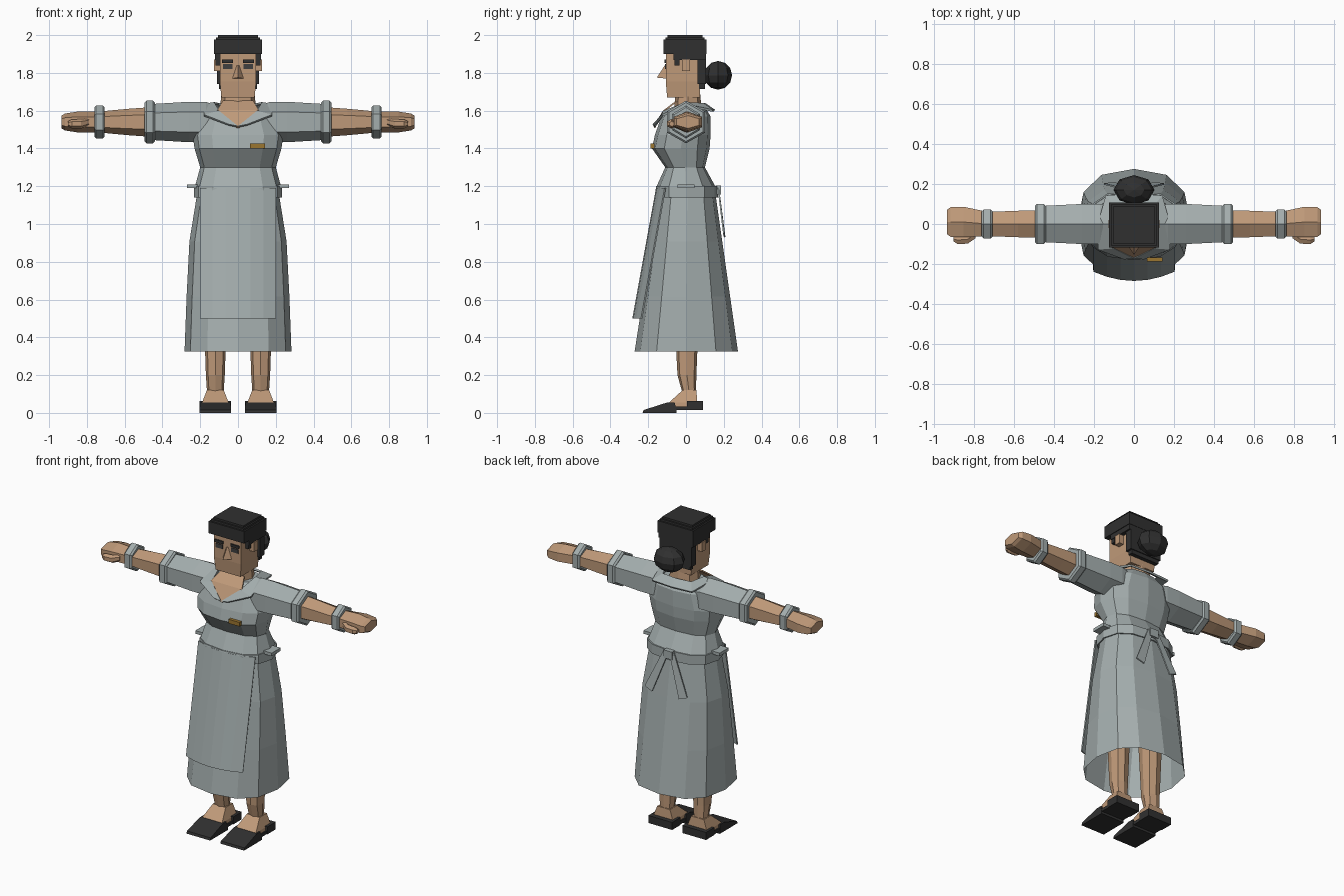
import bpy, bmesh, math
from mathutils import Vector

if "Cube" in bpy.data.objects:
    bpy.data.objects.remove(bpy.data.objects["Cube"])


def material(name, red, green, blue):
    mat = bpy.data.materials.new(name)
    mat.use_nodes = True
    colour = (red, green, blue, 1)
    mat.diffuse_color = colour
    mat.node_tree.nodes["Principled BSDF"].inputs["Base Color"].default_value = colour
    return mat


CLOTH = material("grey cloth", .37, .42, .42)
SKIN = material("skin", .52, .32, .19)
HAIR = material("black hair", .03, .03, .03)
LEATHER = material("black leather", .03, .03, .03)
EYE = material("dark eye", .05, .05, .05)
BRASS = material("brass", .33, .18, .03)


def finish(name, mat, bm, mirror=False, thickness=0):
    bmesh.ops.recalc_face_normals(bm, faces=bm.faces)
    mesh = bpy.data.meshes.new(name)
    bm.to_mesh(mesh)
    bm.free()
    mesh.materials.append(mat)
    part = bpy.data.objects.new(name, mesh)
    bpy.context.collection.objects.link(part)
    if thickness:
        shell = part.modifiers.new("Thickness", "SOLIDIFY")
        shell.thickness, shell.offset = thickness, 0
    if mirror:
        part.modifiers.new("Mirror", "MIRROR")


def sheet(name, mat, rows, closed=False, caps=False, **options):
    """Skin a list of equally long rows of points."""
    bm = bmesh.new()
    rows = [[bm.verts.new(point) for point in row] for row in rows]
    count = len(rows[0])
    for low, high in zip(rows, rows[1:]):
        for i in range(count if closed else count - 1):
            j = (i + 1) % count
            bm.faces.new((low[i], low[j], high[j], high[i]))
    if caps:
        bm.faces.new(rows[0])
        bm.faces.new(rows[-1])
    finish(name, mat, bm, **options)


def solid(name, mat, *rings, **options):
    sheet(name, mat, rings, closed=True, caps=True, **options)


def box(name, mat, center, size, mirror=False):
    bm = bmesh.new()
    bmesh.ops.create_cube(bm, size=1)
    bmesh.ops.scale(bm, vec=Vector(size), verts=bm.verts)
    bmesh.ops.translate(bm, vec=Vector(center), verts=bm.verts)
    finish(name, mat, bm, mirror=mirror)


def lerp(start, end, t):
    return start + (end - start) * t


def oval(z, width, front, back, sides=12, x=0):
    # Horizontal ring, slightly squarer than an ellipse
    def swell(value):
        return math.copysign(abs(value) ** .8, value)
    turns = [math.tau * i / sides for i in range(sides)]
    return [(x + width * swell(math.sin(a)),
             lerp(front, back, .5 + swell(math.cos(a)) / 2), z) for a in turns]


def rectangle(z, width, front, back, x=0):
    return [(x - width, front, z), (x + width, front, z),
            (x + width, back, z), (x - width, back, z)]


def hexagon(x, depth, height, y=0, z=1.54):
    # Six-sided arm section with a ridge on top
    turns = [math.tau * i / 6 for i in range(6)]
    flat = depth / math.cos(math.pi / 6)
    return [(x, y + flat * math.sin(a), z + height * math.cos(a)) for a in turns]


def band(name, x, length, depth, height):
    # Arm band with chamfered rims
    rim = .01
    edge = length / 2
    solid(name, CLOTH,
          hexagon(x - edge, depth - rim, height - rim),
          hexagon(x - edge + rim, depth, height),
          hexagon(x + edge - rim, depth, height),
          hexagon(x + edge, depth - rim, height - rim), mirror=True)


# Dress
waist, hem = 1.2, .325
skirt_rows = []
for step in range(4):
    t = step / 3
    skirt_rows.append(oval(lerp(waist, hem, t), width=lerp(.21, .283, t ** .4),
                           front=lerp(-.135, -.272, t), back=lerp(.15, .275, t)))
sheet("skirt", CLOTH, skirt_rows, closed=True)
solid("bodice", CLOTH,
      oval(waist - .01, width=.23, front=-.16, back=.16),
      oval(1.3, width=.2, front=-.11, back=.1),
      oval(1.4, width=.23, front=-.18, back=.125),
      oval(1.47, width=.24, front=-.165, back=.13),
      oval(1.57, width=.2, front=-.13, back=.13),
      oval(1.62, width=.13, front=-.07, back=.1))
belt = dict(width=.23, front=-.155, back=.165)
sheet("waistband", CLOTH, [oval(waist - .06, **belt), oval(waist, **belt)],
      closed=True, thickness=.008)
box("side_tie", CLOTH, center=(.235, 0, waist), size=(.07, .09, .02), mirror=True)

# Apron panel bowed around the front of the skirt
apron_rows = []
for step in range(5):
    t = step / 4
    across = [i / 3 for i in range(-3, 4)]
    apron_rows.append([(.2 * u, lerp(-.155, -.28, t) + .045 * u * u,
                        lerp(waist - .01, .5, t)) for u in across])
sheet("apron", CLOTH, apron_rows, thickness=.008)

# Apron strings hanging at the back
sheet("apron_string", CLOTH,
      [[(0, .17, waist), (.035, .17, waist)], [(.095, .205, .93), (.15, .2, .95)]],
      mirror=True, thickness=.008)
box("string_knot", CLOTH, center=(0, .17, waist - .02), size=(.06, .03, .05))

# Collar and open neckline
collar_inner = [(0, -.168, 1.515), (.1, -.118, 1.595), (.125, 0, 1.64), (.1, .09, 1.635), (0, .1, 1.635)]
collar_outer = [(.05, -.172, 1.525), (.18, -.125, 1.575), (.18, 0, 1.63), (.14, .14, 1.6), (0, .15, 1.6)]
sheet("collar", CLOTH, [collar_inner, collar_outer], mirror=True, thickness=.012)
neckline = [(.08, -.05, 1.65), (.11, -.115, 1.6), (.005, -.167, 1.51)]
sheet("neckline_skin", SKIN, [[(-x, y, z), (x, y, z)] for x, y, z in neckline],
      thickness=.008)
box("name_badge", BRASS, center=(.103, -.177, 1.413), size=(.078, .02, .026))

# Arms
solid("sleeve", CLOTH,
      hexagon(.1, depth=.09, height=.08),
      hexagon(.17, depth=.1, height=.107),
      hexagon(.26, depth=.1, height=.107),
      hexagon(.46, depth=.09, height=.095), mirror=True)
band("sleeve_cuff", x=.467, length=.055, depth=.1, height=.113)
solid("forearm", SKIN,
      hexagon(.44, depth=.07, height=.08),
      hexagon(.58, depth=.066, height=.07),
      hexagon(.74, depth=.06, height=.055), mirror=True)
band("wristband", x=.733, length=.055, depth=.073, height=.087)
solid("hand", SKIN,
      hexagon(.73, depth=.06, height=.055),
      hexagon(.85, depth=.076, height=.055, y=.01),
      hexagon(.915, depth=.074, height=.045, y=.01),
      hexagon(.934, depth=.06, height=.034, y=.01), mirror=True)
solid("thumb", SKIN,
      hexagon(.79, depth=.02, height=.02, y=-.05),
      hexagon(.83, depth=.022, height=.025, y=-.076, z=1.53),
      hexagon(.88, depth=.02, height=.024, y=-.08, z=1.53),
      hexagon(.9, depth=.012, height=.014, y=-.075, z=1.53), mirror=True)

# Head and face
face, skull = -.107, .075
solid("neck", SKIN,
      oval(1.58, width=.098, front=-.065, back=.085, sides=8),
      oval(1.69, width=.088, front=-.055, back=skull, sides=8))
solid("head", SKIN,
      rectangle(1.67, width=.088, front=-.1, back=skull),
      rectangle(1.755, width=.096, front=face, back=skull),
      rectangle(1.93, width=.096, front=face, back=skull))
solid("nose", SKIN,
      [(-.03, face, 1.77), (.03, face, 1.77), (0, -.155, 1.775)],
      [(-.006, face, 1.84), (.006, face, 1.84), (0, face - .005, 1.84)])
box("ear", SKIN, center=(.11, 0, 1.84), size=(.036, .04, .06), mirror=True)
box("eyebrow", HAIR, center=(.056, face, 1.862), size=(.06, .016, .017), mirror=True)
box("eye", EYE, center=(.055, face, 1.833), size=(.05, .01, .026), mirror=True)

# Hair, stepped on top
for i, name in enumerate(["hair_cap", "hair_crown", "hair_top"]):
    top = lerp(1.976, 2, i / 2)
    inset = .02 * i
    box(name, HAIR, center=(0, -.005, (1.9 + top) / 2),
        size=(.252 - inset, .226 - inset, top - 1.9))
box("hair_side", HAIR, center=(.106, .02, 1.886), size=(.032, .17, .036), mirror=True)
box("sideburn", HAIR, center=(.104, -.048, 1.86), size=(.028, .025, .04), mirror=True)
box("hair_back", HAIR, center=(0, .083, 1.825), size=(.224, .046, .17))
box("hair_nape", HAIR, center=(0, .085, 1.73), size=(.2, .03, .03))
bun = bmesh.new()
bmesh.ops.create_uvsphere(bun, u_segments=8, v_segments=6, radius=1)
bmesh.ops.scale(bun, vec=Vector((.102, .074, .076)), verts=bun.verts)
bmesh.ops.translate(bun, vec=Vector((0, .17, 1.787)), verts=bun.verts)
finish("hair_bun", HAIR, bun)

# Legs and shoes
stance = dict(x=.12)
solid("leg", SKIN,
      oval(.08, width=.042, front=-.012, back=.052, sides=8, **stance),
      oval(.2, width=.05, front=-.045, back=.055, sides=8, **stance),
      oval(.95, width=.075, front=-.085, back=.085, sides=8, **stance), mirror=True)
solid("foot", SKIN,
      rectangle(.03, width=.072, front=-.12, back=.06, **stance),
      rectangle(.055, width=.07, front=-.09, back=.06, **stance),
      rectangle(.12, width=.045, front=-.018, back=.055, **stance), mirror=True)
solid("shoe_toe", LEATHER,
      rectangle(0, width=.084, front=-.23, back=-.05, **stance),
      rectangle(.015, width=.084, front=-.225, back=-.05, **stance),
      rectangle(.055, width=.08, front=-.1, back=-.06, **stance), mirror=True)
box("shoe_sole", LEATHER, center=(.12, -.02, .025), size=(.16, .08, .02), mirror=True)
box("shoe_heel", LEATHER, center=(.12, .047, .038), size=(.168, .084, .048), mirror=True)
